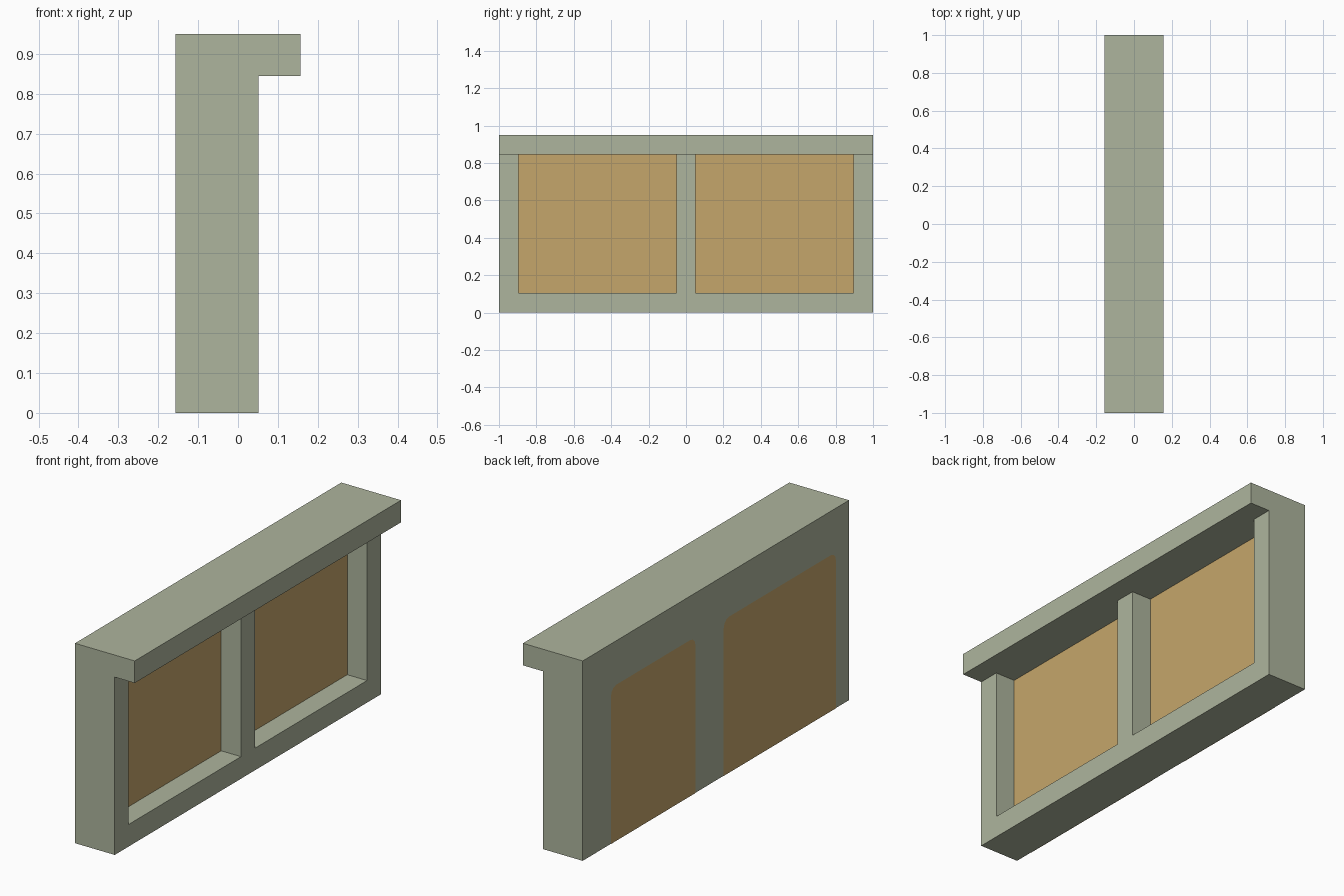
import bpy, bmesh, math

if "Cube" in bpy.data.objects:
    bpy.data.objects.remove(bpy.data.objects["Cube"])


def material(name, rgb):
    m = bpy.data.materials.new(name)
    m.diffuse_color = (*rgb, 1)
    m.use_nodes = True
    m.node_tree.nodes["Principled BSDF"].inputs["Base Color"].default_value = m.diffuse_color
    return m


SAGE = material("sage green", (0.423, 0.462, 0.337))
TAN = material("warm tan", (0.558, 0.381, 0.147))


def make_object(name, bm, mats):
    bmesh.ops.recalc_face_normals(bm, faces=bm.faces)
    me = bpy.data.meshes.new(name)
    bm.to_mesh(me)
    bm.free()
    for m in mats:
        me.materials.append(m)
    ob = bpy.data.objects.new(name, me)
    bpy.context.collection.objects.link(ob)
    return ob


# Frame body: one watertight shell skinned around the solid cells of a grid
GRID = [
    [-0.157, -0.052, 0.052, 0.157],
    [-1, -0.895, -0.052, 0.052, 0.895, 1],
    [0, 0.105, 0.845, 0.95],
]


def solid(c):
    i, j, k = c
    if not all(0 <= c[a] < len(GRID[a]) - 1 for a in range(3)):
        return False
    if k == 2 or i == 0:                # top ledge and backing
        return True
    return i == 1 and (k == 0 or j in (0, 2, 4))  # sill and posts


bm = bmesh.new()
for i in range(3):
    for j in range(5):
        for k in range(3):
            c = (i, j, k)
            if not solid(c):
                continue
            for a in range(3):
                for s in (0, 1):
                    n = list(c)
                    n[a] += 2 * s - 1
                    if solid(n):
                        continue
                    u, v = (a + 1) % 3, (a + 2) % 3
                    vs = []
                    for du, dv in ((0, 0), (1, 0), (1, 1), (0, 1)):
                        p = list(c)
                        p[a] += s
                        p[u] += du
                        p[v] += dv
                        vs.append(bm.verts.new([GRID[q][p[q]] for q in range(3)]))
                    f = bm.faces.new(vs)
                    # recessed panels are tan
                    f.material_index = int(a == 0 and s == 1 and i == 0)
bmesh.ops.remove_doubles(bm, verts=bm.verts, dist=1e-4)
bmesh.ops.recalc_face_normals(bm, faces=bm.faces)
bmesh.ops.dissolve_limit(bm, angle_limit=0.01, verts=bm.verts, edges=bm.edges,
                         delimit={'MATERIAL'})
make_object("panelled_frame", bm, [SAGE, TAN])


# Painted panels on the back, with rounded top corners
def back_panel(name, y0, y1, top=0.742, r=0.04, x=-0.1585):
    bm = bmesh.new()
    pts = [(y0, 0), (y1, 0)]
    for cy, start in ((y1 - r, 0), (y0 + r, 90)):
        for t in range(4):
            ang = math.radians(start + 30 * t)
            pts.append((cy + r * math.cos(ang), top - r + r * math.sin(ang)))
    face = bm.faces.new([bm.verts.new((x, y, z)) for y, z in pts])
    face.normal_update()
    if face.normal.x > 0:
        face.normal_flip()
    me = bpy.data.meshes.new(name)
    bm.to_mesh(me)
    bm.free()
    me.materials.append(TAN)
    ob = bpy.data.objects.new(name, me)
    bpy.context.collection.objects.link(ob)


back_panel("back_panel_near", 0.155, 0.79)
back_panel("back_panel_far", -0.90, -0.057)
